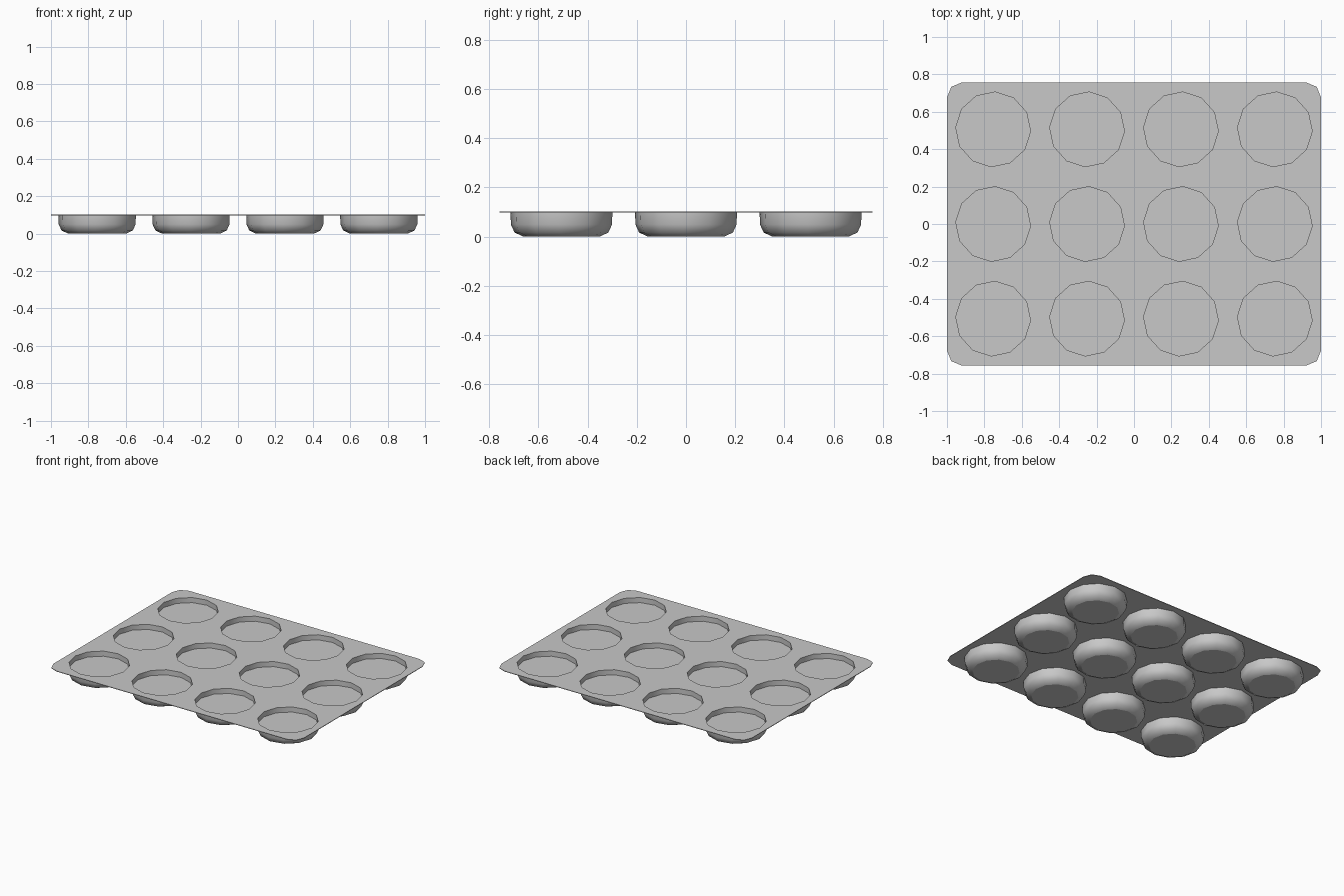
import bpy, bmesh, math

if "Cube" in bpy.data.objects:
    bpy.data.objects.remove(bpy.data.objects["Cube"])

SIDES = 12
TOP, UNDER = 0.102, 0.098
FLOOR = 0.065
INNER = [(0.2, TOP), (0.2, FLOOR)]
OUTER = [(0.207, UNDER), (0.206, 0.05), (0.191, 0.017), (0.155, 0.0)]

metal = bpy.data.materials.new("grey metal")
metal.diffuse_color = (0.58, 0.58, 0.58, 1)
metal.use_nodes = True
metal.node_tree.nodes["Principled BSDF"].inputs["Base Color"].default_value = metal.diffuse_color

bm = bmesh.new()


def ring(points):
    return [bm.verts.new(p) for p in points]


def loop_edges(vs):
    return [bm.edges.new((vs[i], vs[(i + 1) % len(vs)])) for i in range(len(vs))]


def circle(cx, cy, r, z):
    return [(cx + r * math.cos(a), cy + r * math.sin(a), z)
            for a in (2 * math.pi * i / SIDES - math.radians(3) for i in range(SIDES))]


def bridge(upper, lower, inward):
    n = len(upper)
    for i in range(n):
        j = (i + 1) % n
        quad = (upper[j], upper[i], lower[i], lower[j])
        bm.faces.new(quad if inward else quad[::-1])


def outline(z, hx=1.0, hy=0.757, r=0.08):
    pts = []
    for k, (sx, sy) in enumerate([(1, 1), (-1, 1), (-1, -1), (1, -1)]):
        for j in range(3):
            a = math.radians(90 * k + 45 * j)
            pts.append((sx * (hx - r) + r * math.cos(a), sy * (hy - r) + r * math.sin(a), z))
    return ring(pts)


centres = [(x, y) for x in (-0.753, -0.251, 0.251, 0.753) for y in (-0.506, 0, 0.506)]


def pocketed_sheet(profile, up):
    """Flat sheet with twelve openings, each continued down by a closed cup."""
    border = outline(profile[0][1])
    edges = loop_edges(border)
    rims = [ring(circle(x, y, *profile[0])) for x, y in centres]
    for rim in rims:
        edges += loop_edges(rim)
    fill = bmesh.ops.triangle_fill(bm, edges=edges, use_beauty=True, use_dissolve=False,
                                   normal=(0, 0, 1))
    for f in fill["geom"]:
        if isinstance(f, bmesh.types.BMFace):
            f.normal_update()
            if (f.normal.z > 0) != up:
                f.normal_flip()
    for (x, y), upper in zip(centres, rims):
        for r, z in profile[1:]:
            lower = ring(circle(x, y, r, z))
            bridge(upper, lower, up)
            upper = lower
        bm.faces.new(upper if up else upper[::-1])
    return border


# Upper skin with straight-walled recesses, lower skin with rounded cups, thin rim
upper_rim = pocketed_sheet(INNER, True)
lower_rim = pocketed_sheet(OUTER, False)
bridge(upper_rim, lower_rim, False)

mesh = bpy.data.meshes.new("muffin_tray")
bm.normal_update()
bm.to_mesh(mesh)
bm.free()
mesh.materials.append(metal)
tray = bpy.data.objects.new("muffin_tray", mesh)
bpy.context.collection.objects.link(tray)

# Smooth cups, crisp rims
bpy.context.view_layer.objects.active = tray
tray.select_set(True)
bpy.ops.object.shade_smooth_by_angle(angle=math.radians(50))
